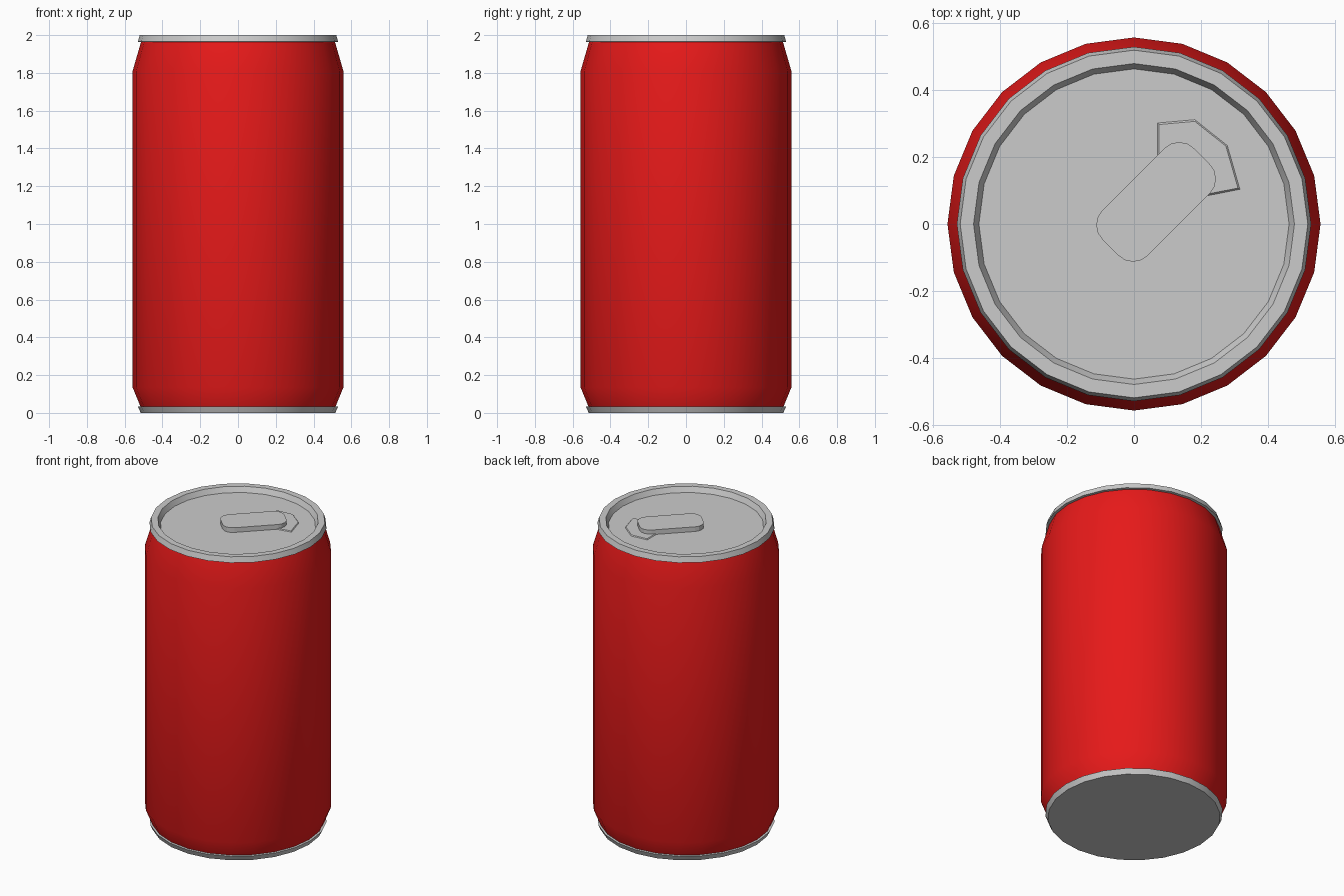
import bpy, bmesh, math

if "Cube" in bpy.data.objects:
    bpy.data.objects.remove(bpy.data.objects["Cube"])

SIDES = 24


def finish(name, bm, color=None, smooth=True):
    bmesh.ops.recalc_face_normals(bm, faces=bm.faces)
    mesh = bpy.data.meshes.new(name)
    bm.to_mesh(mesh)
    bm.free()
    obj = bpy.data.objects.new(name, mesh)
    bpy.context.collection.objects.link(obj)
    if color:
        mat = bpy.data.materials.new(name + "_paint")
        mat.diffuse_color = color
        mat.use_nodes = True
        mat.node_tree.nodes["Principled BSDF"].inputs["Base Color"].default_value = mat.diffuse_color
        mesh.materials.append(mat)
    if smooth:
        bpy.ops.object.select_all(action='DESELECT')
        obj.select_set(True)
        bpy.context.view_layer.objects.active = obj
        bpy.ops.object.shade_smooth_by_angle(angle=math.radians(30))
    return obj


def lathe(name, profile, color=None, cap_first=False, cap_last=False):
    """Turn a list of (radius, z) into a ring surface."""
    bm = bmesh.new()
    rings = [[bm.verts.new((r * math.cos(math.tau * i / SIDES),
                            r * math.sin(math.tau * i / SIDES), z))
              for i in range(SIDES)] for r, z in profile]
    for a, b in zip(rings, rings[1:]):
        for i in range(SIDES):
            j = (i + 1) % SIDES
            bm.faces.new((a[i], a[j], b[j], b[i]))
    if cap_first:
        bm.faces.new(rings[0])
    if cap_last:
        bm.faces.new(rings[-1])
    return finish(name, bm, color)


def plate(name, layers):
    """Closed slab from matching outlines given as (points, z)."""
    bm = bmesh.new()
    loops = [[bm.verts.new((x, y, z)) for x, y in pts] for pts, z in layers]
    n = len(loops[0])
    for a, b in zip(loops, loops[1:]):
        for i in range(n):
            j = (i + 1) % n
            bm.faces.new((a[i], a[j], b[j], b[i]))
    bm.faces.new(loops[0])
    bm.faces.new(loops[-1])
    return finish(name, bm, smooth=False)


# Painted body with tapered shoulder and foot
lathe("can_body", [(0.515, 0.03), (0.558, 0.135), (0.558, 1.81), (0.513, 1.965)],
      color=(0.8, 0.01, 0.01, 1))

# Bottom rim and flat base
lathe("can_base", [(0.515, 0.0), (0.53, 0.033), (0.51, 0.035)], cap_first=True)

# Top rim with recessed lid
lathe("can_lid", [(0.51, 1.963), (0.53, 1.965), (0.52, 2.0), (0.48, 2.0),
                  (0.464, 1.966)], cap_last=True)

# Pull tab: rounded bar lying on the diagonal
u0, u1, half, rad = -0.10, 0.287, 0.096, 0.062
c = math.sqrt(0.5)
tab = []
for k, (cu, cv) in enumerate([(u1 - rad, half - rad), (u0 + rad, half - rad),
                              (u0 + rad, rad - half), (u1 - rad, rad - half)]):
    for s in range(5):
        a = math.radians(90 * k + 22.5 * s)
        u, v = cu + rad * math.cos(a), cv + rad * math.sin(a)
        tab.append((c * (u - v), c * (u + v)))
plate("pull_tab", [(tab, 1.966), (tab, 1.997)])

# Mouth panel partly under the tab
outer = [(0.07, 0.14), (0.15, 0.07), (0.318, 0.103), (0.28, 0.235),
         (0.182, 0.313), (0.07, 0.303)]
mx = sum(p[0] for p in outer) / 6
my = sum(p[1] for p in outer) / 6
inner = [(mx + (x - mx) * 0.95, my + (y - my) * 0.95) for x, y in outer]
plate("mouth_panel", [(outer, 1.965), (inner, 1.971)])
